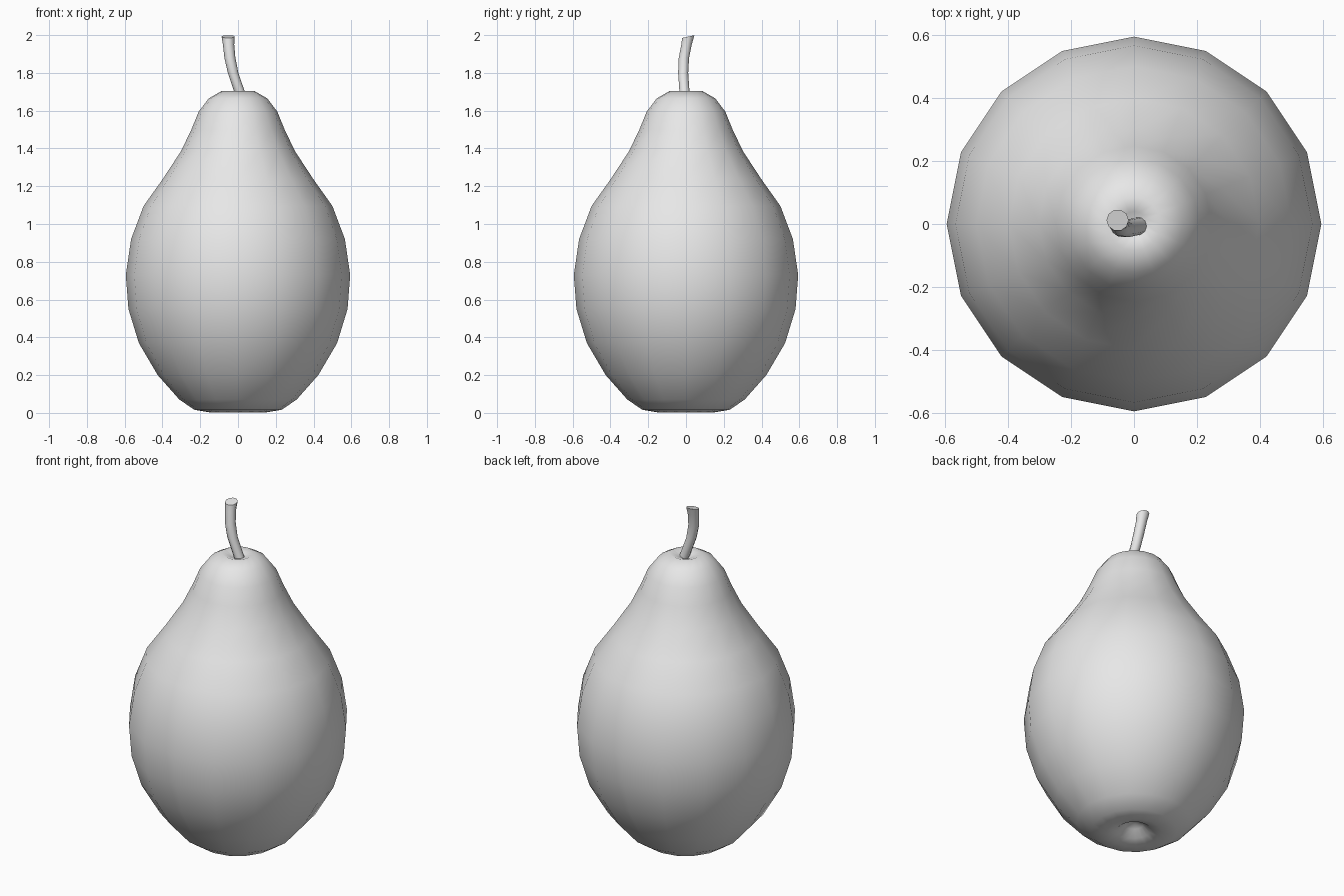
import bpy, bmesh, math
from mathutils import Vector, Matrix

cube = bpy.data.objects.get("Cube")
if cube:
    bpy.data.objects.remove(cube, do_unlink=True)

grey = bpy.data.materials.new("plain grey")
grey.use_nodes = True
grey.diffuse_color = (0.8, 0.8, 0.8, 1)
grey.node_tree.nodes["Principled BSDF"].inputs["Base Color"].default_value = (0.8, 0.8, 0.8, 1)


def loft(name, rings, sides, angle):
    """Skin a list of (centre, radius, tilt about x) rings, capped at both ends."""
    bm = bmesh.new()
    loops = []
    for centre, radius, tilt in rings:
        turn = Matrix.Rotation(tilt, 3, 'X')
        loops.append([bm.verts.new(Vector(centre) + turn @ Vector(
            (radius * math.cos(math.tau * i / sides), radius * math.sin(math.tau * i / sides), 0)))
            for i in range(sides)])
    for low, high in zip(loops, loops[1:]):
        for i in range(sides):
            j = (i + 1) % sides
            bm.faces.new((low[i], low[j], high[j], high[i]))
    bm.faces.new(loops[0][::-1])
    bm.faces.new(loops[-1])
    mesh = bpy.data.meshes.new(name)
    bm.to_mesh(mesh)
    bm.free()
    obj = bpy.data.objects.new(name, mesh)
    bpy.context.collection.objects.link(obj)
    mesh.materials.append(grey)
    bpy.ops.object.select_all(action='DESELECT')
    obj.select_set(True)
    bpy.context.view_layer.objects.active = obj
    bpy.ops.object.shade_smooth_by_angle(angle=math.radians(angle))
    return obj


# Fruit body: radius and height from the base dimple up to the stem hollow
profile = [(0.015, 0.07), (0.05, 0.055), (0.09, 0.02), (0.15, 0.003), (0.23, 0.016),
           (0.31, 0.07), (0.425, 0.2), (0.525, 0.37), (0.58, 0.55), (0.594, 0.73),
           (0.566, 0.92), (0.5, 1.095), (0.397, 1.24), (0.302, 1.385), (0.247, 1.5),
           (0.208, 1.595), (0.155, 1.665), (0.085, 1.705), (0.04, 1.69), (0.012, 1.675)]
loft("pear_body", [((0, 0, z), r, 0) for r, z in profile], 16, 80)

# Stem: bends to the right and flares slightly at its slanted tip
stem = [((0.024, -0.005, 1.66), 0.028, 0), ((0.008, -0.008, 1.70), 0.028, 0),
        ((-0.026, -0.015, 1.80), 0.028, 0), ((-0.043, -0.011, 1.88), 0.029, 0.05),
        ((-0.05, 0.003, 1.95), 0.03, 0.12), ((-0.052, 0.012, 1.992), 0.035, 0.22)]
loft("stem", stem, 10, 50)
